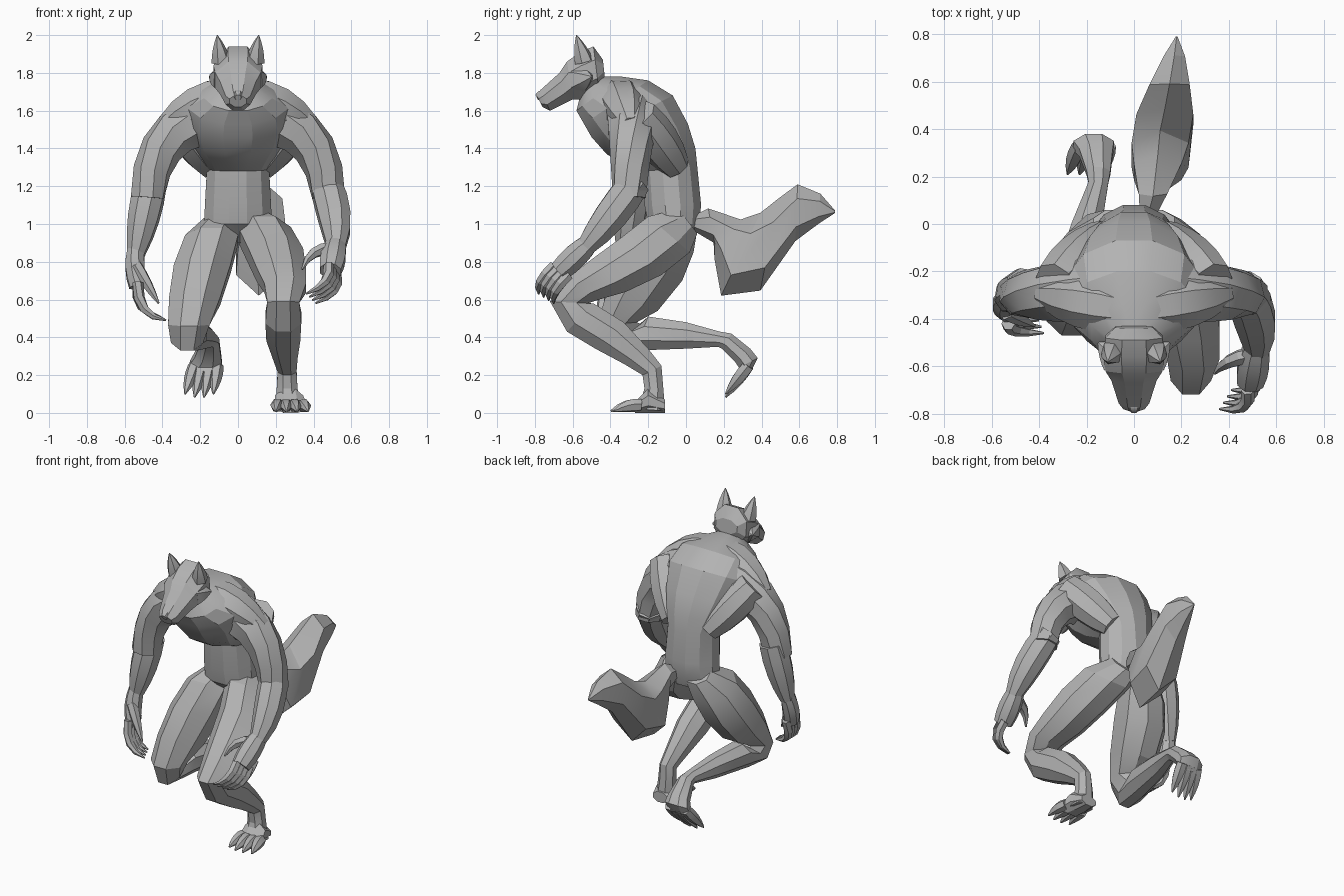
import bpy, bmesh, math
from mathutils import Vector

cube = bpy.data.objects.get("Cube")
if cube:
    bpy.data.objects.remove(cube, do_unlink=True)

shade = (0.45, 0.45, 0.45, 1)
fur = bpy.data.materials.new("grey_fur")
fur.use_nodes = True
fur.diffuse_color = shade
fur.node_tree.nodes["Principled BSDF"].inputs["Base Color"].default_value = shade


def loft(name, rings, sides):
    """Skin a closed body over rings given as (centre, half width, half depth)."""
    bm = bmesh.new()
    grow = 1 / math.cos(math.pi / sides)
    angles = [math.tau * (i + 0.5) / sides for i in range(sides)]
    loops = []
    for centre, across, deep in rings:
        loops.append([bm.verts.new(centre + (across * math.cos(a) + deep * math.sin(a)) * grow)
                      for a in angles])
    for lower, upper in zip(loops, loops[1:]):
        for i in range(sides):
            j = (i + 1) % sides
            bm.faces.new((lower[i], lower[j], upper[j], upper[i]))
    bm.faces.new(loops[0])
    bm.faces.new(loops[-1])
    bmesh.ops.recalc_face_normals(bm, faces=bm.faces)
    mesh = bpy.data.meshes.new(name)
    bm.to_mesh(mesh)
    bm.free()
    mesh.materials.append(fur)
    obj = bpy.data.objects.new(name, mesh)
    bpy.context.collection.objects.link(obj)
    bpy.ops.object.select_all(action="DESELECT")
    bpy.context.view_layer.objects.active = obj
    obj.select_set(True)
    bpy.ops.object.shade_smooth_by_angle(angle=math.radians(22))


def body(name, widths, edges, centres=None, sides=8):
    """Loft from two side profile edges (y, z, y, z), half widths and x centres."""
    rings = []
    for x, width, edge in zip(centres or [0] * len(edges), widths, edges):
        one, two = Vector((x, *edge[:2])), Vector((x, *edge[2:]))
        rings.append(((one + two) / 2, Vector((width, 0, 0)), (one - two) / 2))
    loft(name, rings, sides)


def limb(name, start, end, near, middle, far, arch=(0, 0, 0), sides=8, steps=4):
    """Loft along an arched line with a radius passing through three sizes."""
    start, end, arch = Vector(start), Vector(end), Vector(arch)
    rings = []
    for i in range(steps + 1):
        t = i / steps
        bulge = 4 * t * (1 - t)
        radius = near * (1 - t) * (1 - 2 * t) + middle * bulge + far * t * (2 * t - 1)
        along = (end - start + arch * (4 - 8 * t)).normalized()
        across = Vector((0, 1, -1))
        across = (across - along * across.dot(along)).normalized() * radius
        rings.append((start.lerp(end, t) + arch * bulge, across, along.cross(across)))
    loft(name, rings, sides)


# Torso, from pelvis to neck
body("torso", sides=12,
     widths=(.1, .18, .175, .165, .2, .25, .29, .27, .18, .09),
     edges=((.05, .93, -.1, .9), (.07, 1, -.2, 1), (.08, 1.1, -.22, 1.1),
            (.06, 1.3, -.23, 1.28), (.05, 1.4, -.34, 1.32), (.01, 1.53, -.42, 1.37),
            (-.07, 1.68, -.5, 1.46), (-.2, 1.76, -.54, 1.53),
            (-.34, 1.78, -.58, 1.6), (-.45, 1.78, -.56, 1.68)))

# Head with long muzzle
body("head",
     widths=(.08, .12, .13, .12, .095, .065, .045),
     edges=((-.44, 1.87, -.43, 1.78), (-.49, 1.94, -.46, 1.7), (-.56, 1.91, -.55, 1.66),
            (-.63, 1.86, -.6, 1.66), (-.67, 1.8, -.64, 1.64),
            (-.77, 1.71, -.72, 1.6), (-.79, 1.68, -.76, 1.62)))
limb("nose", start=(0, -.75, 1.69), end=(0, -.79, 1.67), near=.02, middle=.025, far=.015, sides=6)

for side, s in (("left", 1), ("right", -1)):
    # Ears and cheek tufts
    limb(side + "_ear", start=(s * .09, -.54, 1.86), end=(s * .11, -.58, 2),
         near=.045, middle=.03, far=.002, sides=6)
    limb(side + "_cheek_tuft", start=(s * .08, -.56, 1.77), end=(s * .15, -.5, 1.78),
         near=.07, middle=.045, far=.005, sides=6)
    # Sloping neck muscle, shoulder blade and upper arm
    limb(side + "_neck_muscle", start=(s * .04, -.36, 1.67), end=(s * .39, -.29, 1.52),
         near=.1, middle=.11, far=.05, arch=(0, 0, .02))
    limb(side + "_shoulder_blade", start=(s * .13, -.05, 1.3), end=(s * .33, -.25, 1.58),
         near=.07, middle=.105, far=.09)
    limb(side + "_upper_arm", start=(s * .1, -.28, 1.57), end=(s * .48, -.3, 1.14),
         near=.15, middle=.11, far=.085, arch=(s * .08, 0, .09), steps=5)

# Forearms and palms
limb("left_forearm", start=(.46, -.27, 1.22), end=(.52, -.53, .88),
     near=.08, middle=.085, far=.05, arch=(.02, 0, -.01))
limb("left_palm", start=(.52, -.5, .91), end=(.49, -.67, .75),
     near=.045, middle=.065, far=.055)
limb("right_forearm", start=(-.46, -.27, 1.22), end=(-.54, -.32, .84),
     near=.08, middle=.08, far=.045)
limb("right_palm", start=(-.54, -.32, .86), end=(-.53, -.37, .67),
     near=.045, middle=.05, far=.045, arch=(-.01, 0, 0))

# Thumb and four curled fingers on each hand
limb("left_thumb", start=(.5, -.55, .87), end=(.34, -.63, .76),
     near=.03, middle=.025, far=.005, arch=(-.02, .01, .03), sides=6)
limb("right_thumb", start=(-.54, -.37, .78), end=(-.42, -.43, .58),
     near=.03, middle=.025, far=.005, sides=6)
for i in range(4):
    k = i / 3
    limb(f"left_finger_{i + 1}", start=(.48 + .04 * k, -.7 + .08 * k, .78 - .05 * k),
         end=(.36 + .05 * k, -.78 + .08 * k, .63 - .05 * k),
         near=.025, middle=.022, far=.004, arch=(.04, -.03, -.01), sides=6)
    limb(f"right_finger_{i + 1}", start=(-.53, -.42 + .1 * k, .69),
         end=(-.38 - .03 * k, -.46 + .08 * k, .49 + .02 * k),
         near=.025, middle=.022, far=.004, arch=(-.04, -.01, -.04), sides=6)

# Forward leg, from hip over the bent knee to the planted heel
body("left_leg",
     centres=(.08, .14, .2, .23, .25, .24, .24, .24, .25, .26, .26, .27),
     widths=(.09, .14, .145, .13, .11, .085, .095, .09, .065, .05, .055, .065),
     edges=((-.04, 1.08, .06, .95), (-.2, 1.04, .02, .85), (-.34, .93, -.13, .73),
            (-.49, .82, -.32, .64), (-.62, .72, -.46, .6), (-.72, .59, -.52, .58),
            (-.63, .43, -.49, .58), (-.48, .34, -.33, .48), (-.33, .26, -.2, .34),
            (-.23, .2, -.13, .25), (-.22, .13, -.12, .13), (-.25, .02, -.11, .01)))
body("left_foot", centres=(.27, .27, .28),
     widths=(.055, .075, .085),
     edges=((-.11, .07, -.11, 0), (-.2, .13, -.2, 0), (-.27, .06, -.27, 0)))

# Trailing leg, from hip over the low knee to the raised sole
body("right_leg",
     centres=(-.08, -.14, -.19, -.23, -.26, -.27, -.25, -.2, -.15, -.15, -.16, -.17, -.18),
     widths=(.09, .14, .15, .135, .11, .085, .085, .065, .042, .05, .07, .085, .08),
     edges=((-.06, 1.07, .06, .97), (-.22, .98, .04, .85), (-.33, .82, -.02, .7),
            (-.42, .64, -.15, .54), (-.47, .46, -.26, .48), (-.42, .33, -.24, .47),
            (-.27, .33, -.2, .51), (0, .34, 0, .48), (.17, .35, .18, .43),
            (.19, .34, .24, .42), (.26, .27, .34, .34), (.28, .24, .38, .29),
            (.27, .22, .34, .21)))

# Four clawed toes on each foot
for i in range(4):
    k = i / 3
    reach = .02 * math.sin(k * math.pi)
    limb(f"left_toe_{i + 1}", start=(.21 + .13 * k, -.24, .04),
         end=(.2 + .17 * k, -.38 - reach, .01),
         near=.03, middle=.028, far=.005, arch=(0, 0, .01), sides=6)
    limb(f"right_toe_{i + 1}", start=(-.23 + .12 * k, .33, .25),
         end=(-.28 + .15 * k, .21, .1 - reach),
         near=.03, middle=.028, far=.004, sides=6)

# Bushy tail, drooping and then sweeping up to its tip
body("tail", sides=6,
     centres=(.06, .08, .1, .11, .13, .15, .17, .18),
     widths=(.035, .06, .1, .12, .12, .085, .045, .004),
     edges=((.04, 1.04, .04, .97), (.12, 1.07, .15, .91), (.28, 1.01, .16, .83),
            (.38, 1.03, .2, .65), (.48, 1.1, .4, .68), (.59, 1.19, .58, .93),
            (.71, 1.15, .7, 1.01), (.79, 1.07, .79, 1.06)))
